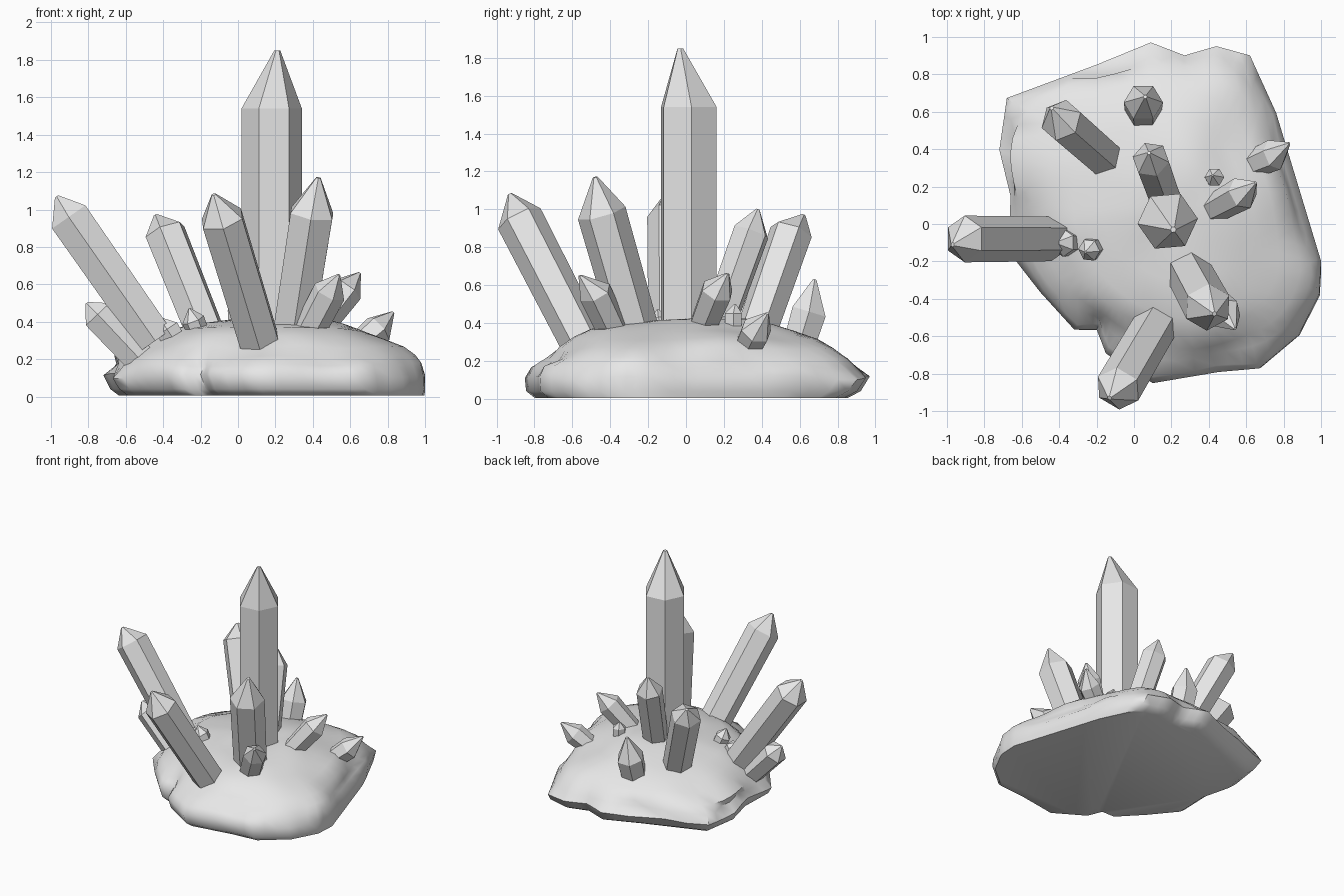
import bpy, bmesh, math
from mathutils import Vector, noise

old = bpy.data.objects.get("Cube")
if old:
    bpy.data.objects.remove(old, do_unlink=True)

# One mineral grey for everything
grey = bpy.data.materials.new("mineral_grey")
grey.use_nodes = True
grey.diffuse_color = (0.8, 0.8, 0.8, 1)
grey.node_tree.nodes["Principled BSDF"].inputs["Base Color"].default_value = (0.8, 0.8, 0.8, 1)


def finish(bm, name):
    bmesh.ops.recalc_face_normals(bm, faces=bm.faces)
    mesh = bpy.data.meshes.new(name)
    bm.to_mesh(mesh)
    bm.free()
    mesh.materials.append(grey)
    obj = bpy.data.objects.new(name, mesh)
    bpy.context.collection.objects.link(obj)
    return obj


def bridge(bm, low, high):
    n = len(low)
    for i in range(n):
        j = (i + 1) % n
        bm.faces.new((low[i], low[j], high[j], high[i]))


def crystal(name, base, shoulder, tip, radius, roll=0, taper=0.95):
    """Six-sided shaft from base to shoulder, closed by a pointed cap."""
    base, shoulder, tip = Vector(base), Vector(shoulder), Vector(tip)
    axis = (shoulder - base).normalized()
    side = axis.cross(Vector((0, 0, 1)))
    side = side.normalized() if side.length > 0.01 else Vector((1, 0, 0))
    other = axis.cross(side)
    root = base - axis * 0.1
    bm = bmesh.new()
    rings = []
    for centre, r in ((root, radius * taper), (shoulder, radius), (tip, radius * 0.1)):
        angles = [math.radians(roll + 60 * k) for k in range(6)]
        rings.append([bm.verts.new(centre + r * (math.cos(a) * side + math.sin(a) * other))
                      for a in angles])
    bridge(bm, rings[0], rings[1])
    bridge(bm, rings[1], rings[2])
    bm.faces.new(rings[0])
    bm.faces.new(rings[2])
    return finish(bm, name)


# Rock base: an irregular outline stacked in shrinking rings
outline = [(-0.68, 0.68), (-0.2, 0.86), (0.09, 0.98), (0.27, 0.91), (0.44, 0.96),
           (0.62, 0.91), (0.76, 0.6), (0.88, 0.2), (1.0, -0.2), (0.99, -0.38),
           (0.88, -0.6), (0.67, -0.78), (0.45, -0.8), (0.1, -0.86), (-0.15, -0.7),
           (-0.2, -0.57), (-0.32, -0.57), (-0.5, -0.37), (-0.67, -0.15),
           (-0.66, 0.15), (-0.72, 0.4)]
rim = []
for i, p in enumerate(outline):
    a, b = Vector(p), Vector(outline[(i + 1) % len(outline)])
    rim += [a.lerp(b, t / 3) for t in range(3)]

# (height, scale in x, scale in y, shift in x, shift in y)
layers = [(0.005, 0.95, 0.9, 0.04, -0.03), (0.04, 0.98, 0.96, 0.02, -0.02),
          (0.11, 1, 0.99, 0, 0), (0.165, 0.96, 0.95, 0, 0),
          (0.21, 0.94, 0.89, 0, 0.01), (0.265, 0.87, 0.82, 0.02, 0),
          (0.315, 0.75, 0.73, 0.02, 0), (0.355, 0.61, 0.61, 0.03, -0.02),
          (0.385, 0.47, 0.45, 0.05, 0.02), (0.41, 0.3, 0.3, 0.07, 0.04),
          (0.42, 0.14, 0.14, 0.08, 0.05)]
middle = Vector((0.15, 0.04))
cracks = [Vector((-0.02, 0.93)), Vector((-0.7, 0.35))]
bm = bmesh.new()
rings = []
for level, (z, sx, sy, dx, dy) in enumerate(layers):
    # The outline grows rounder towards the top
    if level > 3:
        for _ in range(4):
            rim = [(rim[i - 1] + 2 * rim[i] + rim[(i + 1) % len(rim)]) / 4
                   for i in range(len(rim))]
    ring = []
    for p in rim:
        q = Vector(((p.x - middle.x) * sx, (p.y - middle.y) * sy))
        bump = noise.noise(Vector((q.x * 3, q.y * 3, z * 7)))
        if level > 2:
            q *= 1 + 0.04 * bump
        # Two short cracks in the side and back
        if level == 3 and min((p - c).length for c in cracks) < 0.2:
            q *= 0.95
        q += middle
        lift = 0.025 * bump if level > 1 else 0
        ring.append(bm.verts.new((min(q.x + dx, 1), q.y + dy, z + lift)))
    rings.append(ring)
for low, high in zip(rings, rings[1:]):
    bridge(bm, low, high)
bm.faces.new(rings[0])
crown = bm.verts.new((0.23, 0.09, 0.42))
top = rings[-1]
for i in range(len(top)):
    bm.faces.new((top[i], top[(i + 1) % len(top)], crown))
rock = finish(bm, "rock_base")
bpy.ops.object.select_all(action='DESELECT')
rock.select_set(True)
bpy.context.view_layer.objects.active = rock
bpy.ops.object.shade_smooth_by_angle(angle=math.radians(50))

# Large crystals
crystal("main_crystal", (0.18, 0.015, 0.4), (0.18, 0.015, 1.54), (0.21, -0.03, 1.85), 0.162, 5, 1)
crystal("long_side_crystal", (-0.5, -0.08, 0.38), (-0.905, -0.08, 0.96), (-0.97, -0.11, 1.07), 0.125)
crystal("back_side_crystal", (-0.19, 0.38, 0.38), (-0.39, 0.555, 0.88), (-0.44, 0.62, 0.97), 0.115, 30)
crystal("front_crystal", (0.115, -0.54, 0.29), (-0.085, -0.88, 0.95), (-0.13, -0.93, 1.08), 0.125)
crystal("front_left_crystal", (0.3, -0.27, 0.37), (0.395, -0.445, 0.98), (0.43, -0.48, 1.17), 0.13)
crystal("back_crystal", (0.15, 0.18, 0.42), (0.09, 0.345, 0.88), (0.08, 0.38, 1.0), 0.1, 30)

# Small crystals
crystal("short_back_crystal", (0.05, 0.61, 0.33), (0.05, 0.65, 0.46), (0.06, 0.68, 0.63), 0.105, 0, 0.9)
crystal("short_side_crystal", (-0.6, -0.08, 0.28), (-0.75, -0.08, 0.44), (-0.81, -0.08, 0.5), 0.1)
crystal("tiny_side_crystal", (-0.36, -0.1, 0.33), (-0.38, -0.1, 0.36), (-0.42, -0.1, 0.42), 0.075, 0, 0.85)
crystal("tiny_inner_crystal", (-0.22, -0.13, 0.36), (-0.24, -0.14, 0.41), (-0.26, -0.15, 0.47), 0.062, 0, 0.85)
crystal("tiny_left_crystal", (0.43, 0.25, 0.4), (0.43, 0.25, 0.45), (0.42, 0.26, 0.5), 0.052, 0, 0.85)
crystal("short_left_crystal", (0.46, 0.1, 0.41), (0.58, 0.165, 0.57), (0.65, 0.22, 0.66), 0.09, 0, 0.85)
crystal("short_front_crystal", (0.39, -0.39, 0.37), (0.49, -0.48, 0.56), (0.54, -0.56, 0.65), 0.09)
crystal("short_outer_crystal", (0.68, 0.34, 0.3), (0.75, 0.37, 0.36), (0.83, 0.43, 0.45), 0.085, 0, 0.85)
